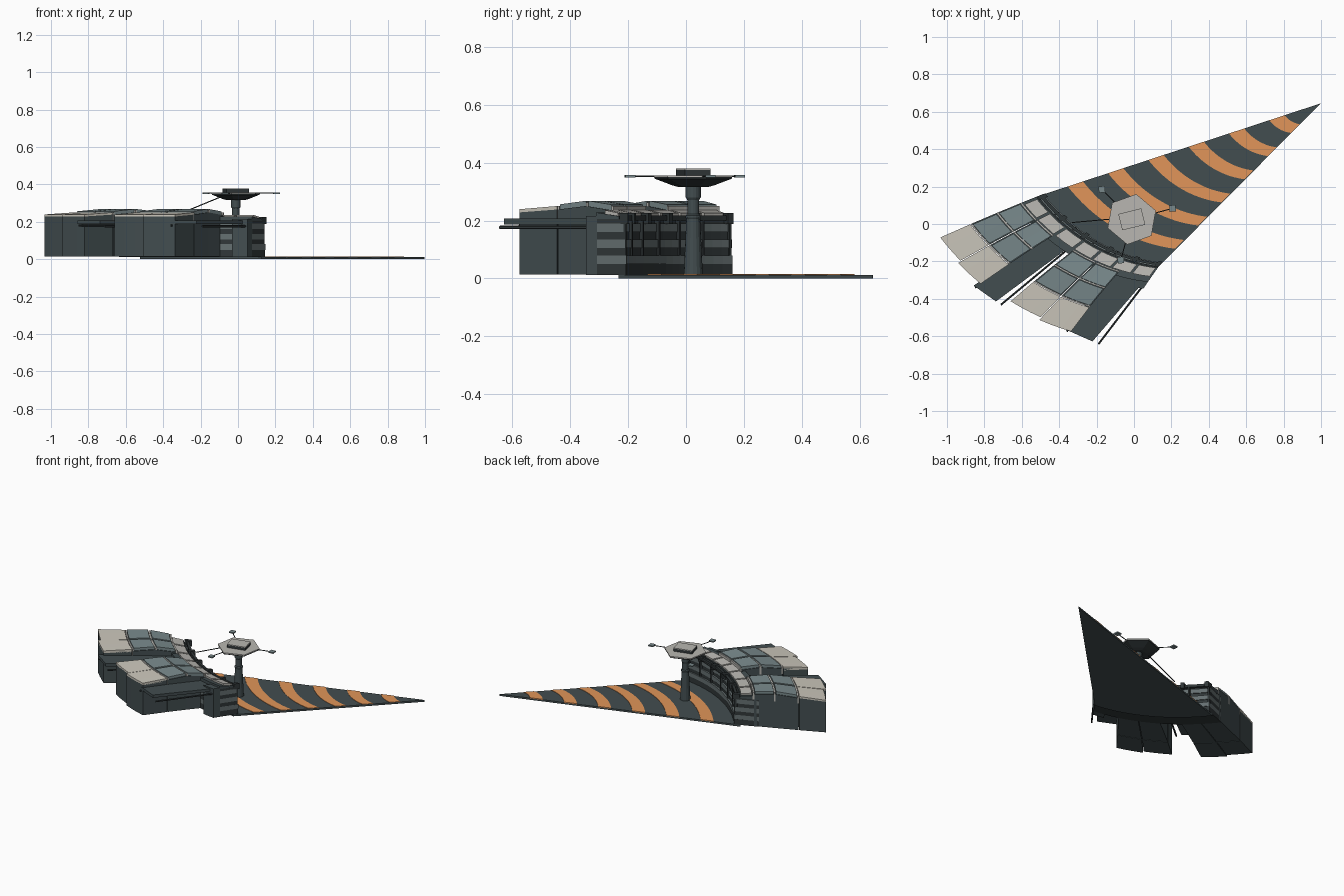
import bpy, bmesh, math
from mathutils import Vector, Matrix

if "Cube" in bpy.data.objects:
    bpy.data.objects.remove(bpy.data.objects["Cube"])

APEX = Vector((0.998, 0.645, 0))


def material(name, rgb):
    m = bpy.data.materials.new(name)
    m.diffuse_color = (*rgb, 1)
    m.use_nodes = True
    m.node_tree.nodes["Principled BSDF"].inputs["Base Color"].default_value = m.diffuse_color
    return m


SLATE = material("slate", (0.055, 0.075, 0.08))
DARK = material("dark_slate", (0.03, 0.038, 0.04))
TRIM = material("trim_grey", (0.13, 0.16, 0.165))
GLASS = material("glass_blue", (0.19, 0.25, 0.26))
BEIGE = material("beige", (0.6, 0.57, 0.5))
LIGHT = material("light_grey", (0.48, 0.47, 0.44))
ORANGE = material("orange", (0.75, 0.3, 0.1))


def point(u, k, z):
    # u runs along the arc, k scales the arc away from the apex
    a = math.radians(18.1 + 26.9 * u + max(0, k - 1) * (3.5 + 6 * u))
    r = k * (1.565 - 0.265 * u - 0.092 * u * u)
    return APEX + Vector((-r * math.cos(a), -r * math.sin(a), z))


def finish(name, bm, mat):
    bmesh.ops.recalc_face_normals(bm, faces=bm.faces)
    me = bpy.data.meshes.new(name)
    bm.to_mesh(me)
    bm.free()
    me.materials.append(mat)
    ob = bpy.data.objects.new(name, me)
    bpy.context.collection.objects.link(ob)
    return ob


def arc_blocks(name, mat, specs):
    # each spec: u0, u1, k0, k1, bottom z, top z at k0, top z at k1
    bm = bmesh.new()
    for u0, u1, k0, k1, zb, zt0, zt1 in specs:
        n = max(1, round((u1 - u0) * 18))
        rings = []
        for i in range(n + 1):
            u = u0 + (u1 - u0) * i / n
            rings.append([bm.verts.new(point(u, k, z)) for k, z in
                          ((k0, zb), (k1, zb), (k1, zt1), (k0, zt0))])
        for a, b in zip(rings, rings[1:]):
            for j in range(4):
                bm.faces.new((a[j], a[(j + 1) % 4], b[(j + 1) % 4], b[j]))
        bm.faces.new(rings[0])
        bm.faces.new(rings[-1])
    return finish(name, bm, mat)


def plate(name, mat, pts, z0, z1):
    bm = bmesh.new()
    lo = [bm.verts.new((x, y, z0)) for x, y in pts]
    hi = [bm.verts.new((x, y, z1)) for x, y in pts]
    bm.faces.new(lo)
    bm.faces.new(hi)
    n = len(pts)
    for i in range(n):
        bm.faces.new((lo[i], lo[(i + 1) % n], hi[(i + 1) % n], hi[i]))
    return finish(name, bm, mat)


def lathe(name, mat, centre, profile, sides, turn=0):
    bm = bmesh.new()
    rings = [[bm.verts.new((centre[0] + r * math.cos(turn + 2 * math.pi * i / sides),
                            centre[1] + r * math.sin(turn + 2 * math.pi * i / sides), z))
              for i in range(sides)] for r, z in profile]
    for a, b in zip(rings, rings[1:]):
        for i in range(sides):
            bm.faces.new((a[i], a[(i + 1) % sides], b[(i + 1) % sides], b[i]))
    bm.faces.new(rings[0])
    bm.faces.new(rings[-1])
    return finish(name, bm, mat)


def rod(name, mat, a, b, r):
    a, b = Vector(a), Vector(b)
    d = b - a
    m = Matrix.Translation((a + b) / 2) @ d.to_track_quat('Z', 'Y').to_matrix().to_4x4()
    bm = bmesh.new()
    bmesh.ops.create_cone(bm, cap_ends=True, segments=6, radius1=r, radius2=r,
                          depth=d.length, matrix=m)
    return finish(name, bm, mat)


# Triangular deck with curved stripes
arc_blocks("deck", SLATE, [(0, 1, 0.001, 1.024, 0, 0.012, 0.012)])
arc_blocks("deck_stripes", ORANGE,
           [(0.003, 0.997, 0.855 - 0.145 * i, 0.91 - 0.145 * i, 0.01, 0.015, 0.015)
            for i in range(6)])

# Curved inner wall, stepped in bands
heights = [0.012, 0.05, 0.08, 0.105, 0.135, 0.16, 0.19, 0.205]
bands = list(zip(heights, heights[1:]))
for odd, name, mat in ((0, "wall_dark_bands", DARK), (1, "wall_trim_bands", TRIM)):
    arc_blocks(name, mat, [(0, 1, 0.997 + 0.1 * z0 - 0.006 * odd, 1.1, z0, z1, z1)
                           for i, (z0, z1) in enumerate(bands) if i % 2 == odd])
arc_blocks("wall_ribs", DARK, [(u - 0.006, u + 0.006, 0.998, 1.03, 0.012, 0.2, 0.2)
                               for u in (0.01, 0.17, 0.33, 0.5, 0.67, 0.83, 0.99)])
arc_blocks("ring_roof", SLATE, [(0, 1, 1.022, 1.1, 0.2, 0.215, 0.228),
                                (0.9, 1, 1.09, 1.135, 0.012, 0.215, 0.215)])
arc_blocks("wall_parapet", DARK, [(0, 1, 1.0, 1.012, 0.2, 0.218, 0.218)]
           + [(u, u + 0.03, 0.99, 1.02, 0.188, 0.226, 0.226)
              for u in (0.0, 0.2, 0.4, 0.6, 0.8, 0.97)])
ring_cuts = [0.01, 0.14, 0.29, 0.44, 0.58, 0.72, 0.86, 0.995]
arc_blocks("ring_roof_tiles", LIGHT,
           [(a + 0.008, b - 0.008, 1.026, 1.072, 0.21, 0.226, 0.236)
            for a, b in zip(ring_cuts, ring_cuts[1:])])

# Two outer building wings with tiled roofs
for label, u0, u1 in (("left", 0.0, 0.29), ("right", 0.45, 0.785)):
    um = (u0 + u1) / 2
    halves = [(u0, um - 0.002, 1.378), (um + 0.002, u1, 1.39)]
    body, glass, beige, frame = [], [], [], []
    for a, b, k in halves:
        body += [(a, b, 1.08, 1.17, 0.014, 0.235, 0.25),
                 (a, b, 1.17, 1.265, 0.014, 0.25, 0.238),
                 (a, b, 1.268, k, 0.014, 0.238, 0.228)]
        p, q = a + 0.006, b - 0.006
        frame += [(a, b, 1.075, 1.082, 0.2, 0.25, 0.25),
                  (a, b, 1.163, 1.17, 0.2, 0.262, 0.262),
                  (a, b, 1.26, 1.266, 0.2, 0.25, 0.25)]
        glass += [(p, q, 1.084, 1.162, 0.23, 0.255, 0.268),
                  (p, q, 1.172, 1.259, 0.23, 0.268, 0.256)]
        beige += [(a, b, 1.268, k, 0.225, 0.25, 0.239)]
    arc_blocks(label + "_wing_body", SLATE, body)
    arc_blocks(label + "_wing_roof_frame", LIGHT, frame)
    arc_blocks(label + "_wing_glass_roof", GLASS, glass)
    arc_blocks(label + "_wing_outer_roof", BEIGE, beige)

# Dark landing ramps beside the wings, with rails
plate("left_ramp", SLATE, [(-0.858, -0.329), (-0.738, -0.414), (-0.335, -0.115),
                           (-0.415, -0.05)], 0.187, 0.207)
plate("right_ramp", SLATE, [(-0.366, -0.564), (-0.222, -0.628), (0.04, -0.323),
                            (-0.094, -0.225)], 0.187, 0.207)
rod("left_ramp_rail", DARK, (-0.712, -0.432, 0.176), (-0.36, -0.14, 0.176), 0.006)
rod("right_ramp_rail", DARK, (-0.19, -0.642, 0.176), (0.04, -0.34, 0.176), 0.006)
rod("left_ramp_outer_rail", DARK, (-0.85, -0.34, 0.18), (-0.42, -0.06, 0.18), 0.006)
rod("right_ramp_outer_rail", DARK, (-0.36, -0.575, 0.18), (-0.09, -0.24, 0.18), 0.006)

# Control tower
C = (-0.012, 0.025)
tower = lathe("tower_column", SLATE, C,
              [(0.033, 0.012), (0.027, 0.14), (0.024, 0.205), (0.027, 0.21), (0.027, 0.217),
               (0.02, 0.222), (0.02, 0.27), (0.026, 0.28), (0.026, 0.32)], 16)
hexturn = math.radians(20)
lathe("tower_dish", DARK, C, [(0.05, 0.315), (0.075, 0.322), (0.134, 0.344), (0.137, 0.35)],
      6, hexturn)
lathe("tower_dish_top", LIGHT, C, [(0.137, 0.35), (0.137, 0.356)], 6, hexturn)


def turned_square(cx, cy, w, h, ang):
    c, s = math.cos(ang), math.sin(ang)
    return [(cx + x * c - y * s, cy + x * s + y * c)
            for x, y in ((-w, -h), (w, -h), (w, h), (-w, h))]


cabin = turned_square(*C, 0.063, 0.045, math.radians(14))
plate("tower_cabin", DARK, cabin, 0.354, 0.374)
plate("tower_cabin_roof", LIGHT, cabin, 0.374, 0.379)

# Three sensor arms and a brace to the wall
for i, deg in enumerate((15, 135, 255)):
    a = math.radians(deg)
    ex, ey = C[0] + 0.226 * math.cos(a), C[1] + 0.226 * math.sin(a)
    rod(f"sensor_arm_{i}", DARK, (C[0] + 0.1 * math.cos(a), C[1] + 0.1 * math.sin(a), 0.353),
        (ex, ey, 0.353), 0.003)
    plate(f"sensor_pad_{i}", GLASS, turned_square(ex, ey, 0.017, 0.017, math.radians(5)),
          0.349, 0.357)
rod("tower_brace", DARK, (-0.08, 0.03, 0.338), (-0.33, 0.008, 0.235), 0.003)
